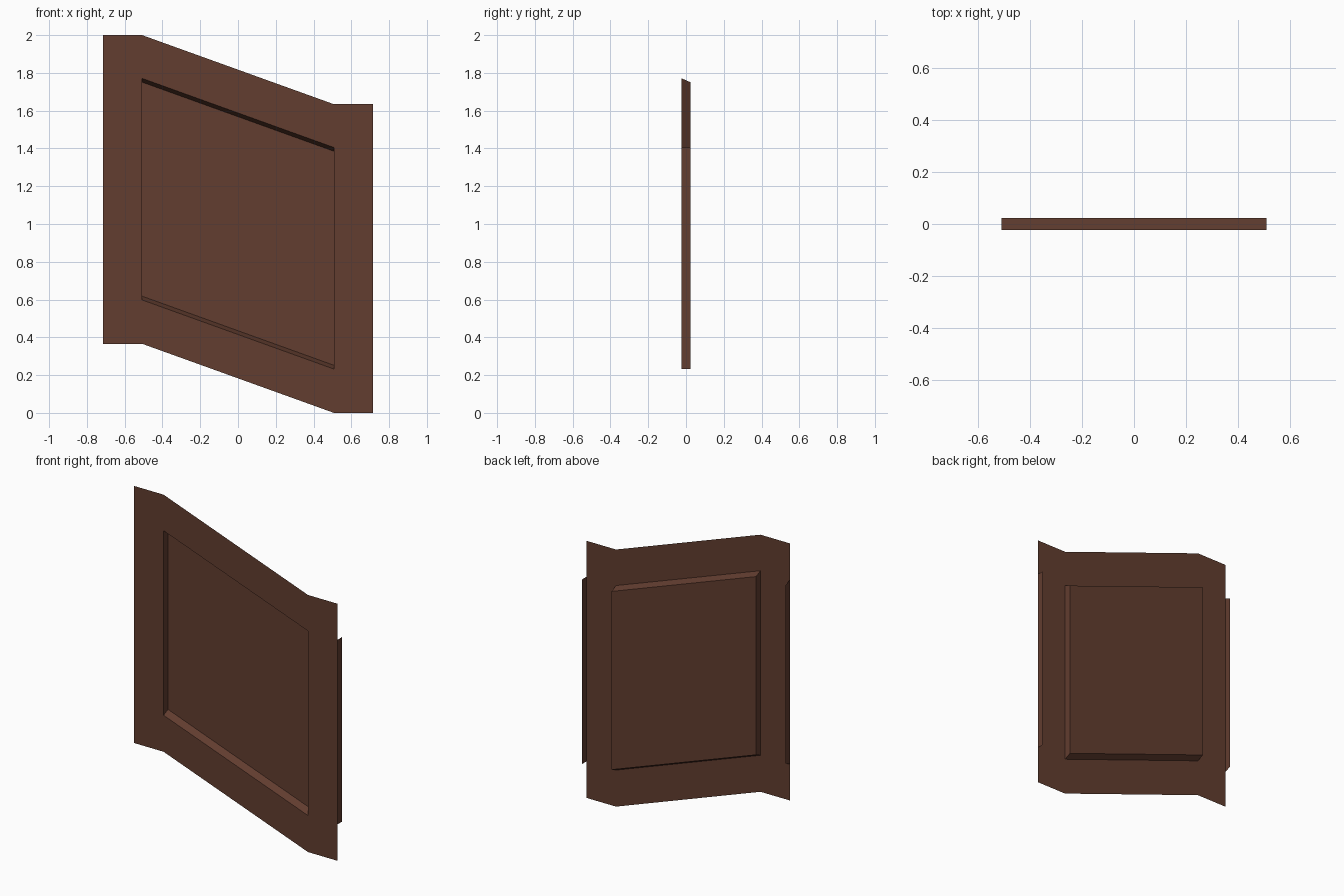
import bpy

if "Cube" in bpy.data.objects:
    bpy.data.objects.remove(bpy.data.objects["Cube"])

W, P = 0.716, 0.508        # half width of frame and of recessed panel
F, B = -0.0225, 0.0225     # front and back depth
DROP = 0.366               # fall of the rail from left to right

mat = bpy.data.materials.new("dark_brown_wood")
mat.diffuse_color = (0.122, 0.047, 0.029, 1)
mat.use_nodes = True
mat.node_tree.nodes["Principled BSDF"].inputs["Base Color"].default_value = mat.diffuse_color


def lift(x):
    # height offset: level on the end posts, sloped across the panel
    return DROP * (P - max(-P, min(P, x))) / (2 * P)


def part(name, quads):
    mesh = bpy.data.meshes.new(name)
    verts = [(x, y, z + lift(x)) for q in quads for x, y, z in q]
    mesh.from_pydata(verts, [], [range(4 * i, 4 * i + 4) for i in range(len(quads))])
    mesh.materials.append(mat)
    ob = bpy.data.objects.new(name, mesh)
    bpy.context.collection.objects.link(ob)


def front(x0, x1, z0, z1, y=F):
    return [(x0, y, z0), (x1, y, z0), (x1, y, z1), (x0, y, z1)]


TOP, LO, HI, T = 1.634, 0.232, 1.405, 0.02

# Thin frame sheet: two level posts and two sloped rails
part("frame", [front(-W, -P, 0, TOP), front(P, W, 0, TOP),
               front(-P, P, 0, LO), front(-P, P, HI, TOP)])

# Recessed panel floor with its four surrounding walls
part("recessed_panel", [
    front(-P, P, LO + T, HI - T, B),
    [(-P, F, LO), (P, F, LO), (P, B, LO + T), (-P, B, LO + T)],
    [(-P, F, HI), (-P, B, HI - T), (P, B, HI - T), (P, F, HI)],
    [(-P, F, LO), (-P, B, LO + T), (-P, B, HI - T), (-P, F, HI)],
    [(P, F, LO), (P, F, HI), (P, B, HI - T), (P, B, LO + T)]])

# Narrow strips on the two outer ends
part("left_end_strip", [[(-W, F, LO), (-W, F, HI), (-W, B, HI - T), (-W, B, LO + T)]])
part("right_end_strip", [[(W, F, LO), (W, B, LO), (W, B, HI), (W, F, HI)]])
